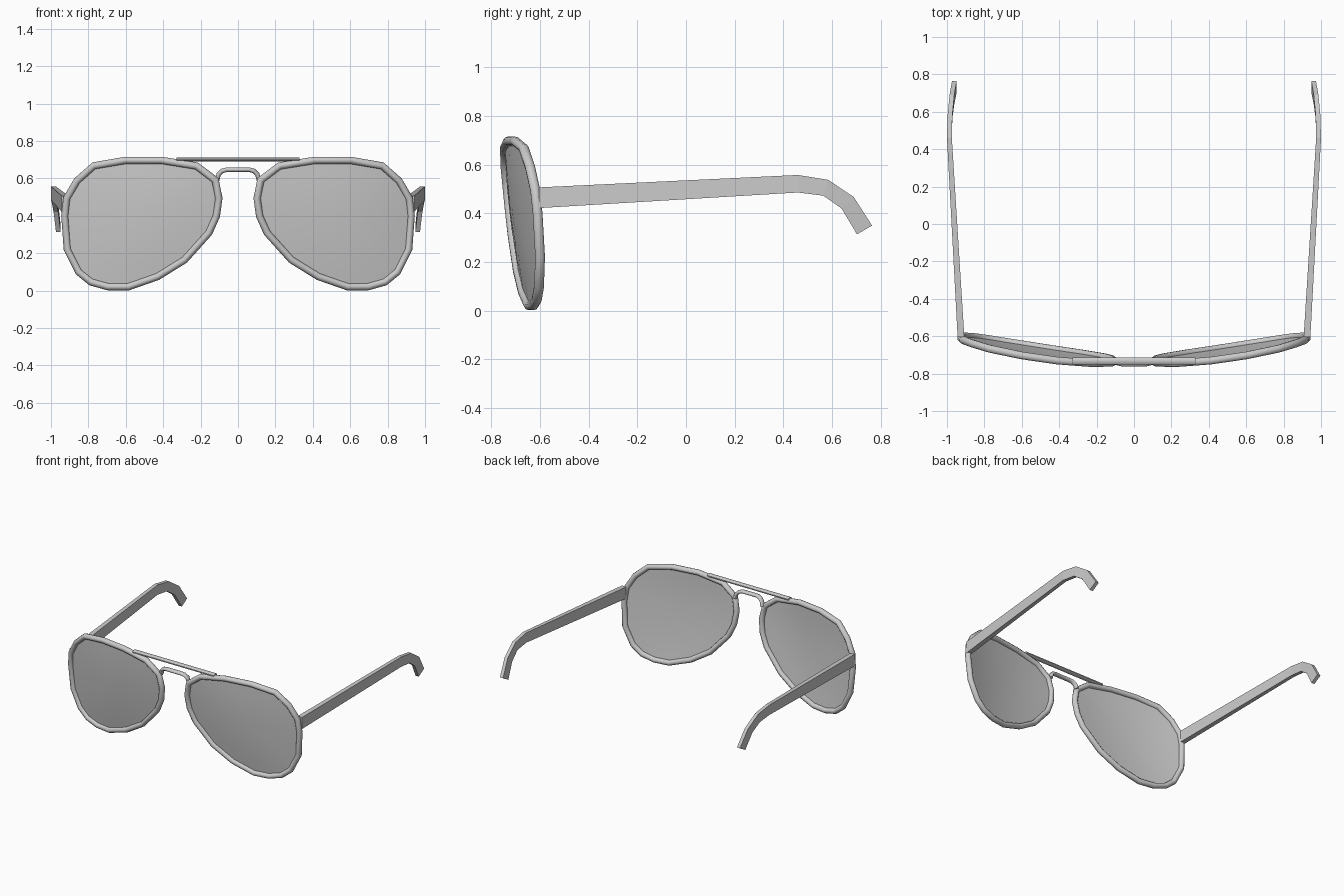
import bpy, bmesh
from math import cos, sin, pi
from mathutils import Vector

if "Cube" in bpy.data.objects:
    bpy.data.objects.remove(bpy.data.objects["Cube"])

# Rim centreline of one lens (x, z)
RIM = [(0.60, .697), (0.77, .668), (0.86, .588), (0.915, .495), (0.926, .40),
       (0.913, .222), (0.852, .10), (0.785, .046), (0.695, .021), (0.585, .021),
       (0.43, .075), (0.285, .165), (0.155, .31), (0.115, .40), (0.102, .495),
       (0.122, .592), (0.222, .667), (0.41, .697)]


def face_y(x, z):
    """Wrapped and tilted surface of the front."""
    d = .7 - z
    return -.755 + .143 * x * x + .1 * d - .03 * x * x * d


def finish(name, bm, angle=None):
    bmesh.ops.recalc_face_normals(bm, faces=bm.faces)
    me = bpy.data.meshes.new(name)
    bm.to_mesh(me)
    bm.free()
    ob = bpy.data.objects.new(name, me)
    bpy.context.collection.objects.link(ob)
    if angle:
        bpy.ops.object.select_all(action='DESELECT')
        ob.select_set(True)
        bpy.context.view_layer.objects.active = ob
        bpy.ops.object.shade_smooth_by_angle(angle=angle)
    return ob


def tube(name, pts, rn, ry, closed=False, sides=10):
    """Sweep an ellipse along points; ry is the half depth along y."""
    bm = bmesh.new()
    pts = [Vector(p) for p in pts]
    n = len(pts)
    rings = []
    for i, p in enumerate(pts):
        a = pts[(i - 1) % n] if closed or i else p
        b = pts[(i + 1) % n] if closed or i < n - 1 else p
        d1, d2 = (p - a).normalized(), (b - p).normalized()
        t = (d1 + d2).normalized()
        u = Vector((0, 1, 0)).cross(t).normalized()
        v = t.cross(u)
        k = 1 / max(t.dot(d2 if d2.length else d1), .6)
        rings.append([bm.verts.new(p + u * rn * k * cos(2 * pi * j / sides)
                                   + v * ry * sin(2 * pi * j / sides)) for j in range(sides)])
    for i in range(n if closed else n - 1):
        r, s = rings[i], rings[(i + 1) % n]
        for j in range(sides):
            k = (j + 1) % sides
            bm.faces.new((r[j], r[k], s[k], s[j]))
    if not closed:
        bm.faces.new(rings[0])
        bm.faces.new(rings[-1])
    return finish(name, bm, .9)


def lens(name, s):
    """Curved disc of concentric rings inside the rim."""
    bm = bmesh.new()
    cx, cz = .55, .38
    mid = bm.verts.new((s * cx, face_y(cx, cz) - .015, cz))
    prev = None
    for f in (.25, .5, .75, 1):
        ring = []
        for x, z in RIM:
            x, z = cx + (x - cx) * f, cz + (z - cz) * f
            ring.append(bm.verts.new((s * x, face_y(x, z) - .015 * (1 - f * f), z)))
        for i in range(len(ring)):
            j = (i + 1) % len(ring)
            if prev:
                bm.faces.new((prev[i], prev[j], ring[j], ring[i]))
            else:
                bm.faces.new((mid, ring[j], ring[i]))
        prev = ring
    ob = finish(name, bm, .6)
    ob.data.materials.append(glass)
    return ob


# Temple stations: y top, z top, y bottom, z bottom, outer x, thickness
TEMPLE = [(-.605, .507, -.605, .422, .943, .036), (.46, .558, .46, .486, 1.0, .026),
          (.585, .538, .565, .473, .996, .025), (.69, .467, .64, .42, .986, .025),
          (.765, .35, .703, .314, .973, .025)]


def temple(name, s):
    bm = bmesh.new()
    rings = [[bm.verts.new(c) for c in ((s * x, yt, zt), (s * (x - w), yt, zt),
                                        (s * (x - w), yb, zb), (s * x, yb, zb))]
             for yt, zt, yb, zb, x, w in TEMPLE]
    for r, q in zip(rings, rings[1:]):
        for j in range(4):
            k = (j + 1) % 4
            bm.faces.new((r[j], r[k], q[k], q[j]))
    bm.faces.new(rings[0])
    bm.faces.new(rings[-1])
    return finish(name, bm)


# Slightly see-through lens material
glass = bpy.data.materials.new("lens_tint")
glass.diffuse_color = (.8, .8, .8, .8)
glass.use_nodes = True
glass.node_tree.nodes["Principled BSDF"].inputs["Base Color"].default_value = glass.diffuse_color

# Mirrored parts
for side, s in (("left", -1), ("right", 1)):
    tube(side + "_rim", [(s * x, face_y(x, z), z) for x, z in RIM], .019, .021, True)
    lens(side + "_lens", s)
    temple(side + "_temple", s)

# Brow bar and nose bridge
tube("brow_bar", [(-.33, -.732, .701), (.33, -.732, .701)], .011, .02)
half = [(.112, -.727, .59), (.103, -.732, .622), (.085, -.738, .64), (.06, -.744, .647)]
tube("nose_bridge", [(-x, y, z) for x, y, z in half] + half[::-1], .012, .019)
